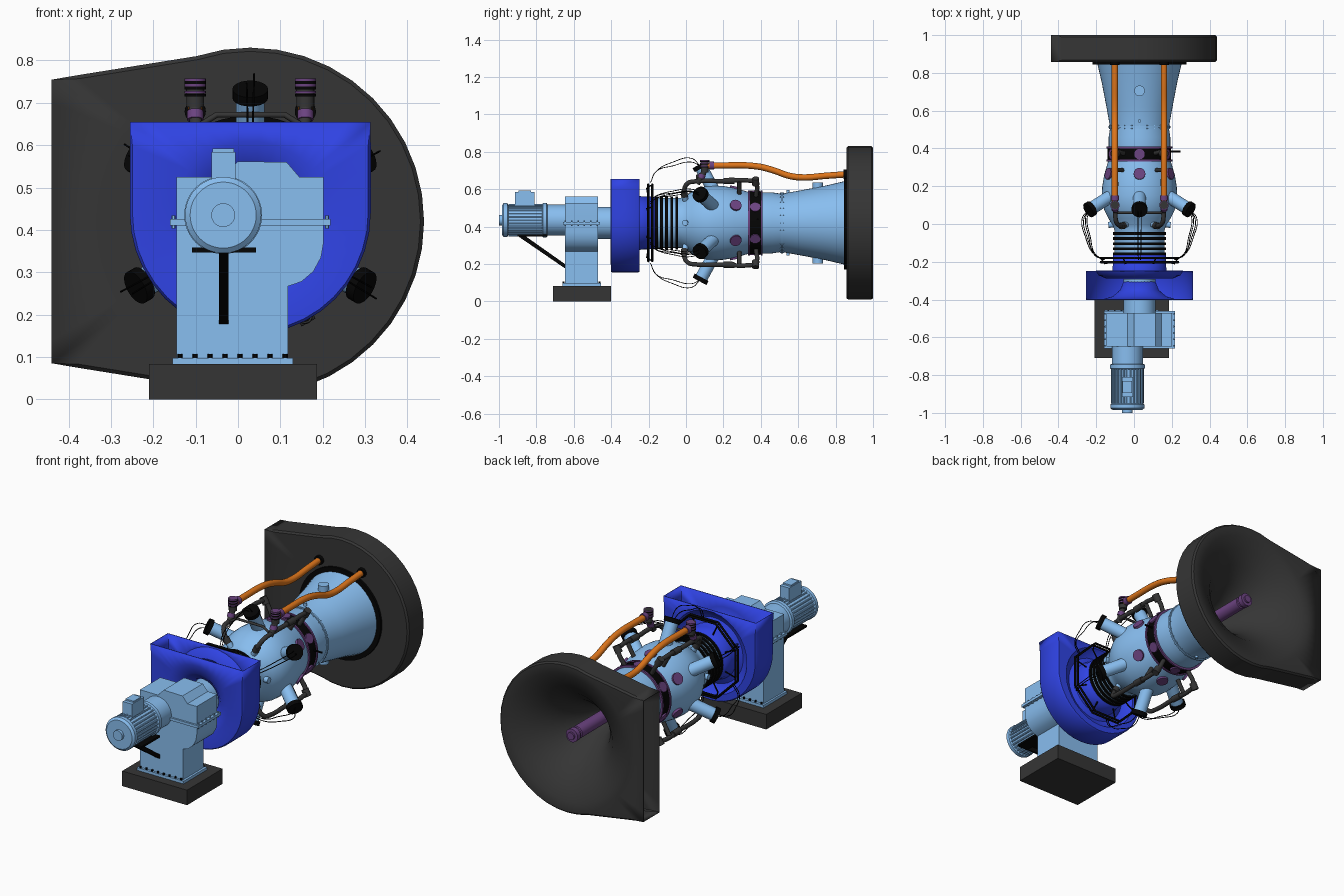
import bpy, bmesh
from math import sin, cos, pi, radians, atan2
from mathutils import Vector

if "Cube" in bpy.data.objects:
    bpy.data.objects.remove(bpy.data.objects["Cube"])

CX, CZ = 0.029, 0.42   # machine axis, running along y


def mat(name, c):
    m = bpy.data.materials.new(name)
    m.diffuse_color = (*[v ** 2.2 for v in c], 1)
    m.use_nodes = True
    m.node_tree.nodes["Principled BSDF"].inputs["Base Color"].default_value = m.diffuse_color
    return m


SKY = mat("light_blue", (0.53, 0.74, 0.94))
BLUE = mat("deep_blue", (0.20, 0.27, 0.89))
DARK = mat("charcoal", (0.22, 0.22, 0.22))
BLACK = mat("black", (0.05, 0.05, 0.05))
PURPLE = mat("purple", (0.42, 0.27, 0.50))
ORANGE = mat("orange", (0.87, 0.46, 0.13))


def polar(deg, r, y):
    a = radians(deg)
    return Vector((CX + r * cos(a), y, CZ + r * sin(a)))


def finish(name, bm, m, angle=35):
    bmesh.ops.recalc_face_normals(bm, faces=bm.faces)
    me = bpy.data.meshes.new(name)
    bm.to_mesh(me)
    bm.free()
    ob = bpy.data.objects.new(name, me)
    bpy.context.collection.objects.link(ob)
    me.materials.append(m)
    bpy.ops.object.select_all(action='DESELECT')
    ob.select_set(True)
    bpy.context.view_layer.objects.active = ob
    bpy.ops.object.shade_smooth_by_angle(angle=radians(angle))
    return ob


def loft(name, rings, m, skip=lambda i, j: False, cap=False):
    bm = bmesh.new()
    vs = [[bm.verts.new(p) for p in ring] for ring in rings]
    n = len(rings[0])
    for i in range(len(vs) - 1):
        for j in range(n):
            if not skip(i, j):
                k = (j + 1) % n
                bm.faces.new((vs[i][j], vs[i][k], vs[i + 1][k], vs[i + 1][j]))
    if cap:
        bm.faces.new(vs[0])
        bm.faces.new(vs[-1])
    return finish(name, bm, m)


def lathe(name, prof, m, cx=CX, cz=CZ, n=48, cap=True):
    return loft(name, [[(cx + r * cos(2 * pi * j / n), y, cz + r * sin(2 * pi * j / n))
                        for j in range(n)] for r, y in prof], m, cap=cap)


def cyl(name, a, b, r, m, n=24):
    a, b = Vector(a), Vector(b)
    q = (b - a).to_track_quat('Z', 'Y')
    ring = [q @ Vector((r * cos(2 * pi * j / n), r * sin(2 * pi * j / n), 0)) for j in range(n)]
    return loft(name, [[a + v for v in ring], [b + v for v in ring]], m, cap=True)


def prism(name, pts, y0, y1, m):
    return loft(name, [[(x, y, z) for x, z in pts] for y in (y0, y1)], m, cap=True)


def box(name, lo, hi, m):
    return prism(name, [(lo[0], lo[2]), (hi[0], lo[2]), (hi[0], hi[2]), (lo[0], hi[2])], lo[1], hi[1], m)


def pipe(name, pts, r, m, res=4, smooth=True):
    cu = bpy.data.curves.new(name, 'CURVE')
    cu.dimensions, cu.bevel_depth, cu.bevel_resolution = '3D', r, res
    cu.resolution_u, cu.use_fill_caps = 6, True
    sp = cu.splines.new('BEZIER')
    sp.bezier_points.add(len(pts) - 1)
    for bp, p in zip(sp.bezier_points, pts):
        bp.co = p
        bp.handle_left_type = bp.handle_right_type = 'AUTO' if smooth else 'VECTOR'
    cu.materials.append(m)
    ob = bpy.data.objects.new(name, cu)
    bpy.context.collection.objects.link(ob)
    bpy.ops.object.select_all(action='DESELECT')
    ob.select_set(True)
    bpy.context.view_layer.objects.active = ob
    bpy.ops.object.convert(target='MESH')


def duct(name, outline, front, back, y0, y1, is_open, m):
    """Flat duct: outline walls between y0 and y1, bell-shaped end walls, one open side."""
    pts = []
    for i, p in enumerate(outline):
        a, b = Vector(p), Vector(outline[(i + 1) % len(outline)])
        k = max(1, int((b - a).length / 0.05))
        pts += [a.lerp(b, t / k) for t in range(k)]
    ang = [atan2(p.y, p.x) for p in pts]
    circ = lambda r, y: [(CX + r * cos(a), y, CZ + r * sin(a)) for a in ang]
    flat = lambda s, y: [(CX + (1 if is_open(p) else s) * p.x, y, CZ + (1 if is_open(p) else s) * p.y) for p in pts]
    b = 0.008
    rings = [circ(r, y) for r, y in front] + [flat(0.982, y0), flat(1, y0 + b), flat(1, y1 - b), flat(0.982, y1)]
    # keep the open mouth straight: no edge rounding there
    for k, y in ((len(front) + 1, y0), (len(front) + 2, y1)):
        rings[k] = [(x, y if is_open(p) else yy, z) for (x, yy, z), p in zip(rings[k], pts)]
    rings += [circ(r, y) for r, y in back]
    nf = len(front)
    bm_skip = lambda i, j: nf <= i <= nf + 2 and is_open(pts[j]) and is_open(pts[(j + 1) % len(pts)])
    ob = loft(name, rings, m, bm_skip)
    bm = bmesh.new()
    bm.from_mesh(ob.data)
    bmesh.ops.remove_doubles(bm, verts=bm.verts, dist=1e-5)
    bm.to_mesh(ob.data)
    bm.free()
    s = ob.modifiers.new("wall", 'SOLIDIFY')
    s.thickness, s.offset = 0.005, 0


# exhaust volute with deep bell back wall, open towards -x
arc = [(0.408 * cos(radians(a)), 0.408 * sin(radians(a))) for a in range(-108, 109, 9)]
duct("exhaust_volute", arc + [(-0.469, 0.333), (-0.469, -0.333)], [(0.21, 0.86), (0.25, 0.86), (0.36, 0.86)],
     [(0.385, 0.998), (0.35, 0.99), (0.29, 0.96), (0.22, 0.91), (0.15, 0.83), (0.09, 0.73), (0.055, 0.64), (0.03, 0.6)],
     0.86, 0.998, lambda p: p.x < -0.46, DARK)
lathe("volute_flange", [(0.225, 0.845), (0.25, 0.845), (0.25, 0.862), (0.225, 0.862)], BLACK, cap=False)
lathe("rotor_shaft", [(0.034, 0.6), (0.034, 0.91), (0.028, 0.913), (0.028, 0.925), (0.036, 0.928), (0.036, 0.955),
                      (0.02, 0.956), (0.02, 0.965)], PURPLE)

# inlet box, open at the top
arc = [(0.282 * cos(radians(a)), 0.02 + 0.284 * sin(radians(a))) for a in range(-180, 1, 9)]
duct("inlet_box", arc + [(0.282, 0.235), (-0.282, 0.235)],
     [(0.08, -0.30), (0.1, -0.35), (0.14, -0.385), (0.19, -0.40)],
     [(0.228, -0.25), (0.215, -0.27), (0.18, -0.285), (0.15, -0.27), (0.14, -0.24), (0.137, -0.16)],
     -0.40, -0.25, lambda p: p.y > 0.232, BLUE)

# main casing
lathe("compressor_casing", [(0.133, -0.2), (0.133, -0.03), (0.142, -0.005), (0.165, 0.03), (0.185, 0.07),
                            (0.197, 0.11), (0.2, 0.15), (0.197, 0.2), (0.187, 0.26), (0.165, 0.335)], SKY)
lathe("turbine_casing", [(0.163, 0.41), (0.163, 0.46), (0.157, 0.5), (0.157, 0.52), (0.175, 0.62), (0.2, 0.75),
                         (0.226, 0.86)], SKY, cap=False)
for i in range(5):
    y = -0.165 + i * 0.027
    lathe(f"bellows_ring_{i}", [(0.13, y), (0.141, y), (0.141, y + 0.014), (0.13, y + 0.014)], BLACK, cap=False)
lathe("turbine_band", [(0.162, 0.33), (0.168, 0.34), (0.168, 0.405), (0.162, 0.41)], BLACK)
for y in (0.332, 0.4):
    lathe("band_flange", [(0.15, y), (0.174, y), (0.174, y + 0.01), (0.15, y + 0.01)], PURPLE, cap=False)
lathe("cone_flange", [(0.15, 0.508), (0.163, 0.508), (0.163, 0.518), (0.15, 0.518)], SKY, cap=False)
for a in range(0, 360, 15):
    cyl("flange_bolt", polar(a, 0.159, 0.503), polar(a, 0.159, 0.523), 0.003, SKY, 6)

# burners, ports and fuel lines: six around the axis
for a in range(30, 390, 60):
    root, end = polar(a, 0.17, 0.15), polar(a, 0.302, 0.078)
    d = (end - root).normalized()
    cyl("burner_can", root, end, 0.034, SKY)
    cyl("burner_cap", end - d * 0.012, end + d * 0.012, 0.042, BLACK)
    cyl("port_cover", polar(a, 0.17, 0.262), polar(a, 0.194, 0.267), 0.031, PURPLE, 16)
    cyl("band_port", polar(a, 0.15, 0.37), polar(a, 0.173, 0.37), 0.028, PURPLE, 16)
    cyl("small_boss", polar(a + 30, 0.12, 0.0), polar(a + 30, 0.165, -0.005), 0.016, SKY, 12)
    for s, h in ((-1.5, 0.345), (1.5, 0.325)):
        pipe("fuel_line", [polar(a + s, 0.305, 0.075), polar(a + s, h, 0.03), polar(a + s, h - 0.02, -0.07),
                           polar(a + s, 0.275, -0.16), polar(a + s, 0.215, -0.19)], 0.0022, BLACK, 1)
for y in (-0.18, -0.202):
    ring = [polar(a, 0.222, y) for a in [22.5 + 45 * k for k in range(9)]]
    pipe("fuel_manifold", ring, 0.006, BLACK, 2, False)
for k in range(8):
    a = 22.5 + 45 * k
    pipe("manifold_bracket", [polar(a, 0.222, -0.18), polar(a, 0.2, -0.21), polar(a, 0.14, -0.2)], 0.004, BLACK, 1, False)

# bleed pipes at four corners, each with a thick valve over the band
for a in (60, 120, 240, 300):
    pipe("bleed_pipe", [polar(a, 0.14, -0.005), polar(a, 0.2, -0.01), polar(a, 0.245, 0.01), polar(a, 0.256, 0.05),
                        polar(a, 0.258, 0.2), polar(a, 0.262, 0.33), polar(a, 0.25, 0.37), polar(a, 0.16, 0.375)], 0.012, DARK)
    cyl("bleed_branch", polar(a, 0.256, 0.285), polar(a, 0.18, 0.285), 0.011, DARK, 16)
    cyl("bleed_valve", polar(a, 0.258, 0.2), polar(a, 0.26, 0.26), 0.017, DARK)
    cyl("bleed_joint", polar(a, 0.235, 0.373), polar(a, 0.275, 0.372), 0.019, DARK)
    cyl("bleed_elbow", polar(a, 0.165, -0.008), polar(a, 0.195, -0.01), 0.018, DARK)
pipe("cross_pipe", [(-0.085, 0.06, 0.65), (-0.05, 0.06, 0.672), (0.11, 0.06, 0.672), (0.145, 0.06, 0.65)], 0.007, DARK, 2, False)
cyl("band_lever", (-0.14, 0.383, 0.44), (0.245, 0.383, 0.44), 0.005, BLACK, 8)

# blow-off lines and valves, mirrored in the axis
for s in (-1, 1):
    x = CX + s * 0.13
    pipe("blow_off_pipe", [(x, y, z) for y, z in ((0.1, 0.725), (0.2, 0.727), (0.38, 0.722), (0.47, 0.7), (0.55, 0.672),
                                                 (0.62, 0.663), (0.75, 0.672), (0.862, 0.68))], 0.017, ORANGE)
    cyl("blow_off_flange", (x, 0.842, 0.679), (x, 0.862, 0.68), 0.025, BLACK)
    cyl("pipe_collar", (x, 0.125, 0.727), (x, 0.15, 0.727), 0.022, PURPLE)
    cyl("valve_body", (x, 0.1, 0.69), (x, 0.1, 0.757), 0.021, DARK)
    for z, m in ((0.715, BLACK), (0.722, PURPLE), (0.732, BLACK), (0.738, PURPLE), (0.745, BLACK), (0.751, PURPLE)):
        cyl("valve_disc", (x, 0.1, z), (x, 0.1, z + 0.006), 0.025, m)
    pipe("valve_stem", [(x, 0.1, 0.7), (x, 0.085, 0.67), (CX + s * 0.125, 0.06, 0.63)], 0.015, DARK)
    cyl("stem_collar", (x, 0.08, 0.66), (x, 0.088, 0.68), 0.019, PURPLE)

# stubs on the exhaust cone
for a in (90, 270):
    cyl("cone_stub", polar(a, 0.17, 0.705), polar(a, 0.217, 0.705), 0.028, SKY)
    cyl("cone_nub", polar(a, 0.15, 0.545), polar(a, 0.175, 0.545), 0.009, SKY, 12)

# foundation and gearbox
box("foundation", (-0.21, -0.71, 0), (0.186, -0.4, 0.083), DARK)
box("gearbox_foot", (-0.155, -0.66, 0.083), (0.13, -0.455, 0.098), SKY)
prism("gearbox", [(-0.145, 0.09), (0.118, 0.09), (0.118, 0.267), (0.15, 0.278), (0.178, 0.302), (0.196, 0.335), (0.202, 0.37),
                  (0.202, 0.525), (0.145, 0.525), (0.115, 0.56), (0.0, 0.562), (-0.035, 0.525), (-0.145, 0.525)], -0.648, -0.47, SKY)
box("gearbox_split_flange", (-0.16, -0.658, 0.411), (0.218, -0.46, 0.426), SKY)
for i in range(8):
    x = -0.137 + i * 0.0355
    for y in (-0.654, -0.462):
        cyl("foot_bolt", (x, y, 0.098), (x, y, 0.107), 0.006, BLACK, 6)
for x in (-0.152, 0.21):
    for i in range(6):
        y = -0.645 + i * 0.034
        cyl("split_bolt", (x, y, 0.403), (x, y, 0.434), 0.005, SKY, 6)
lathe("output_shaft_housing", [(0.085, -0.48), (0.085, -0.29)], SKY)

# starter motor with cooling fins
MX, MZ = -0.035, 0.435
lathe("motor_body", [(0.028, -1.0), (0.028, -0.985), (0.078, -0.985), (0.09, -0.975), (0.09, -0.955), (0.08, -0.95),
                     (0.08, -0.77), (0.092, -0.765), (0.092, -0.745), (0.082, -0.74), (0.082, -0.64)], SKY, MX, MZ)
for k in range(28):
    a = 2 * pi * k / 28
    p = Vector((MX + 0.083 * cos(a), 0, MZ + 0.083 * sin(a)))
    cyl("motor_fin", p + Vector((0, -0.95, 0)), p + Vector((0, -0.765, 0)), 0.0045, SKY, 6)
box("terminal_box", (-0.063, -0.915, 0.5), (-0.006, -0.81, 0.584), SKY)
box("terminal_lid", (-0.06, -0.895, 0.584), (-0.01, -0.83, 0.592), SKY)
box("motor_cradle", (-0.108, -0.9, 0.347), (0.042, -0.74, 0.358), BLACK)
# diagonal strut under the motor
loft("motor_strut", [[(x, -0.9, 0.35), (x, -0.86, 0.35), (x, -0.64, 0.195), (x, -0.64, 0.172)]
                     for x in (-0.045, -0.022)], BLACK, cap=True)
